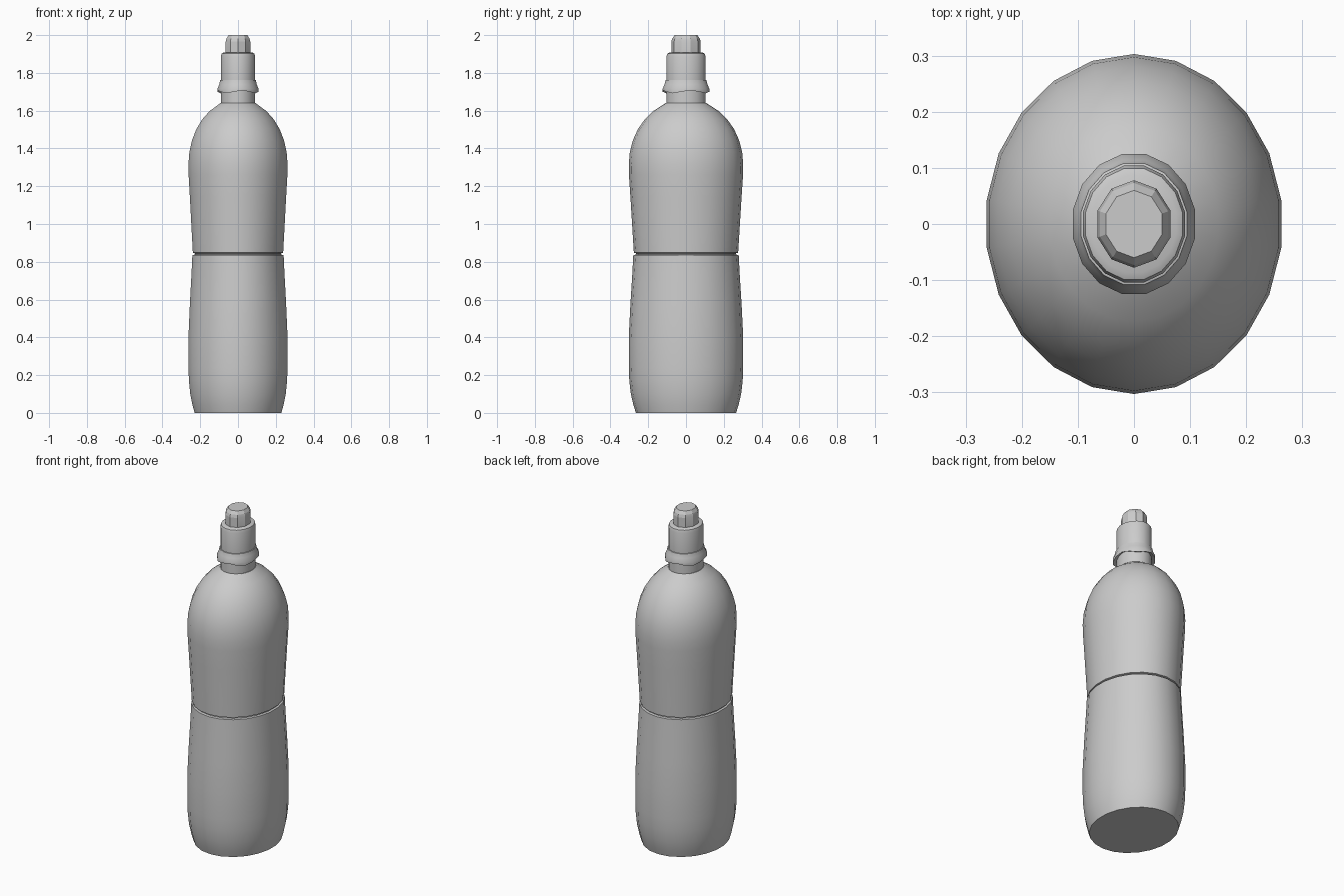
import bpy, bmesh, math

if "Cube" in bpy.data.objects:
    bpy.data.objects.remove(bpy.data.objects["Cube"])

grey = bpy.data.materials.new("plain grey")
grey.use_nodes = True
grey.diffuse_color = (0.6, 0.6, 0.6, 1)
grey.node_tree.nodes["Principled BSDF"].inputs["Base Color"].default_value = (0.6, 0.6, 0.6, 1)

OVAL = 0.875  # width of every ring relative to its depth


def lathe(name, profile, sides, smooth=30, wave_rows=(), wave=0.0, turn=0.5):
    """Oval lathe of (depth radius, height) points, capped at both ends."""
    bm = bmesh.new()
    rings = []
    for row, (r, z) in enumerate(profile):
        ring = []
        for i in range(sides):
            a = 2 * math.pi * (i + turn) / sides
            dz = wave * math.cos(i * math.pi / 2) if row in wave_rows else 0
            ring.append(bm.verts.new((r * OVAL * math.cos(a), r * math.sin(a), z + dz)))
        rings.append(ring)
    for low, high in zip(rings, rings[1:]):
        for i in range(sides):
            j = (i + 1) % sides
            bm.faces.new((low[i], low[j], high[j], high[i]))
    bm.faces.new(rings[0][::-1])
    bm.faces.new(rings[-1])
    bmesh.ops.recalc_face_normals(bm, faces=bm.faces)
    mesh = bpy.data.meshes.new(name)
    bm.to_mesh(mesh)
    bm.free()
    mesh.materials.append(grey)
    obj = bpy.data.objects.new(name, mesh)
    bpy.context.collection.objects.link(obj)
    bpy.ops.object.select_all(action='DESELECT')
    obj.select_set(True)
    bpy.context.view_layer.objects.active = obj
    bpy.ops.object.shade_smooth_by_angle(angle=math.radians(smooth))
    return obj


# Bottle body: flat base, slim waist with a narrow groove, domed shoulder
lower = [(0.265, 0), (0.278, 0.04), (0.292, 0.1), (0.3, 0.17), (0.303, 0.24),
         (0.303, 0.4), (0.294, 0.58), (0.284, 0.74), (0.279, 0.836)]
groove = [(0.264, 0.838), (0.264, 0.845)]
upper = [(0.276, 0.848), (0.283, 0.96), (0.294, 1.14), (0.302, 1.26)]
dome = [(0.303 * math.cos(math.radians(t)), 1.315 + 0.345 * math.sin(math.radians(t)))
        for t in range(0, 70, 11)]
lathe("bottle_body", lower + groove + upper + dome + [(0.108, 1.64)], 22)

# Neck between shoulder and cap
lathe("neck", [(0.105, 1.62), (0.105, 1.75)], 16)

# Flared skirt with a wavy lower edge
lathe("cap_skirt", [(0.104, 1.71), (0.126, 1.7), (0.127, 1.715), (0.116, 1.738),
                    (0.11, 1.762), (0.1, 1.765)], 16,
      wave_rows=(0, 1), wave=0.008)

# Cap collar with a bevelled top
lathe("cap_collar", [(0.106, 1.755), (0.106, 1.885), (0.101, 1.902), (0.088, 1.908)], 16)

# Faceted drinking nozzle
lathe("nozzle", [(0.078, 1.9), (0.078, 1.965), (0.073, 1.982), (0.06, 2.0)], 10, smooth=15)
